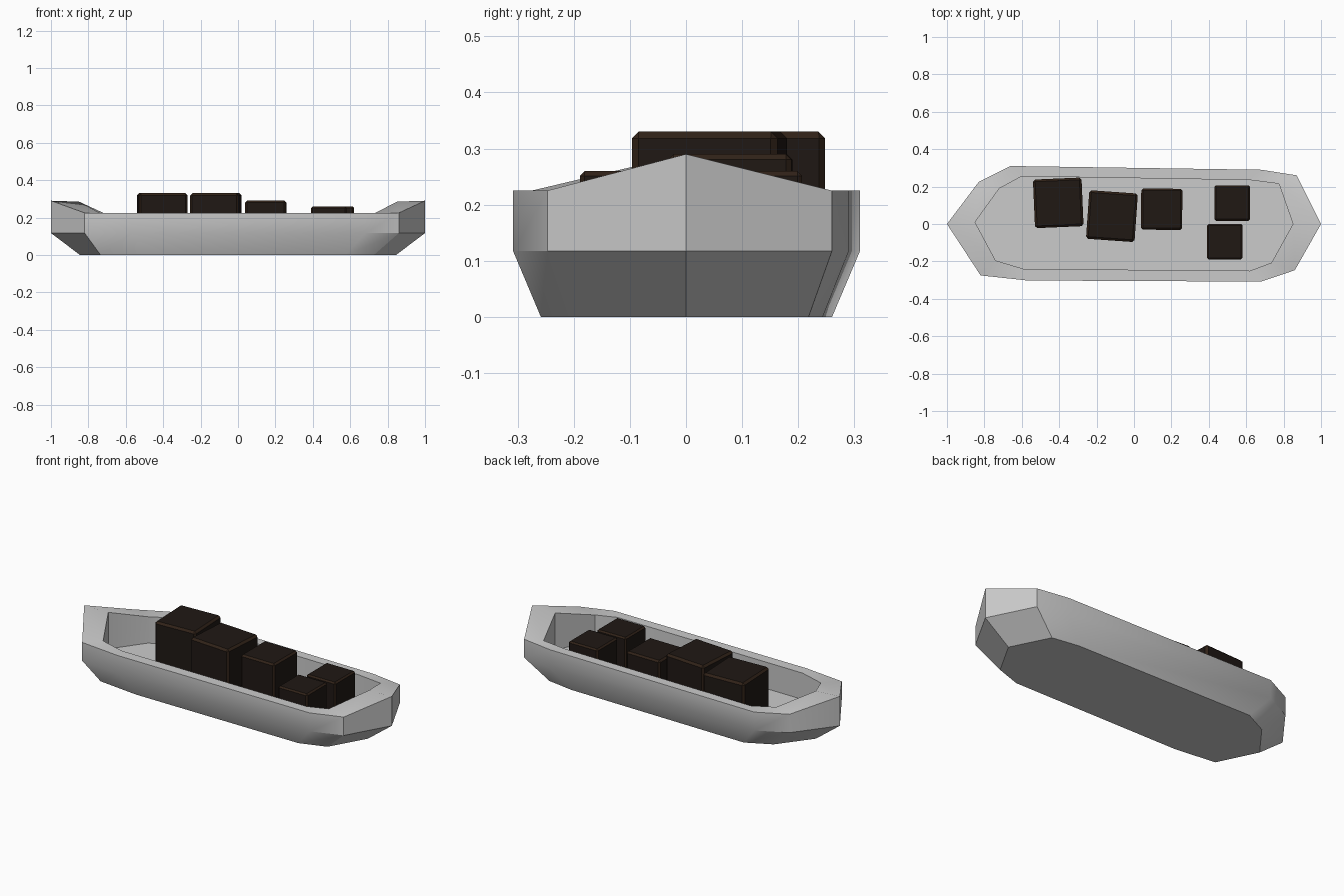
import bpy, bmesh, math

if "Cube" in bpy.data.objects:
    bpy.data.objects.remove(bpy.data.objects["Cube"])

# Boat outline, slightly irregular: outer rim, inner rim and bottom (x, y)
outer = [(-1, 0), (-0.82, -0.275), (-0.57, -0.302), (0.68, -0.308), (0.86, -0.247),
         (1, 0), (0.87, 0.26), (0.68, 0.29), (-0.66, 0.31), (-0.83, 0.225)]
inner = [(-0.85, 0.01), (-0.74, -0.195), (-0.59, -0.24), (0.62, -0.25), (0.735, -0.207),
         (0.85, 0), (0.775, 0.215), (0.62, 0.235), (-0.6, 0.255), (-0.72, 0.19)]
bottom = [(x * 0.845, y * 0.84) for x, y in outer]
bottom[1] = (-0.735, -0.225)
TIPS = (0, 5)


def smooth(obj, angle):
    bpy.ops.object.select_all(action='DESELECT')
    obj.select_set(True)
    bpy.context.view_layer.objects.active = obj
    bpy.ops.object.shade_smooth_by_angle(angle=math.radians(angle))


def make_hull():
    bm = bmesh.new()

    def loop(points, z, tip_z):
        return [bm.verts.new((x, y, tip_z if i in TIPS else z))
                for i, (x, y) in enumerate(points)]

    # Keel, knuckle, outer rim with raised tips, inner rim, floor
    loops = [loop(bottom, 0, 0), loop(outer, 0.117, 0.117), loop(outer, 0.225, 0.29),
             loop(inner, 0.225, 0.285), loop(inner, 0.07, 0.07)]
    n = len(outer)
    for a, b in zip(loops, loops[1:]):
        for i in range(n):
            j = (i + 1) % n
            bm.faces.new((a[i], a[j], b[j], b[i]))
    bm.faces.new(loops[0][::-1])
    bm.faces.new(loops[-1])
    bmesh.ops.recalc_face_normals(bm, faces=bm.faces)
    mesh = bpy.data.meshes.new("boat_hull")
    bm.to_mesh(mesh)
    bm.free()
    hull = bpy.data.objects.new("boat_hull", mesh)
    bpy.context.collection.objects.link(hull)
    smooth(hull, 30)


def material(name, color):
    mat = bpy.data.materials.new(name)
    mat.diffuse_color = (*color, 1)
    mat.use_nodes = True
    mat.node_tree.nodes["Principled BSDF"].inputs["Base Color"].default_value = mat.diffuse_color
    return mat


dark_wood = material("dark_wood", (0.014, 0.009, 0.007))
edge_wood = material("edge_wood", (0.03, 0.016, 0.009))


def make_crate(name, x, y, size, degrees):
    # Chamfered cube standing on the boat floor
    bpy.ops.mesh.primitive_cube_add(size=size, location=(x, y, 0.07 + size / 2),
                                    rotation=(0, 0, math.radians(degrees)))
    crate = bpy.context.object
    crate.name = name
    crate.data.materials.append(dark_wood)
    crate.data.materials.append(edge_wood)
    bevel = crate.modifiers.new("chamfer", 'BEVEL')
    bevel.width = size * 0.045
    bevel.segments = 1
    bevel.material = 1


make_hull()
make_crate("large_crate_1", -0.405, 0.113, 0.26, 2.5)
make_crate("large_crate_2", -0.118, 0.042, 0.26, -4)
make_crate("medium_crate", 0.148, 0.079, 0.22, -0.5)
make_crate("small_crate_1", 0.525, 0.112, 0.19, 0)
make_crate("small_crate_2", 0.486, -0.094, 0.19, 0)
